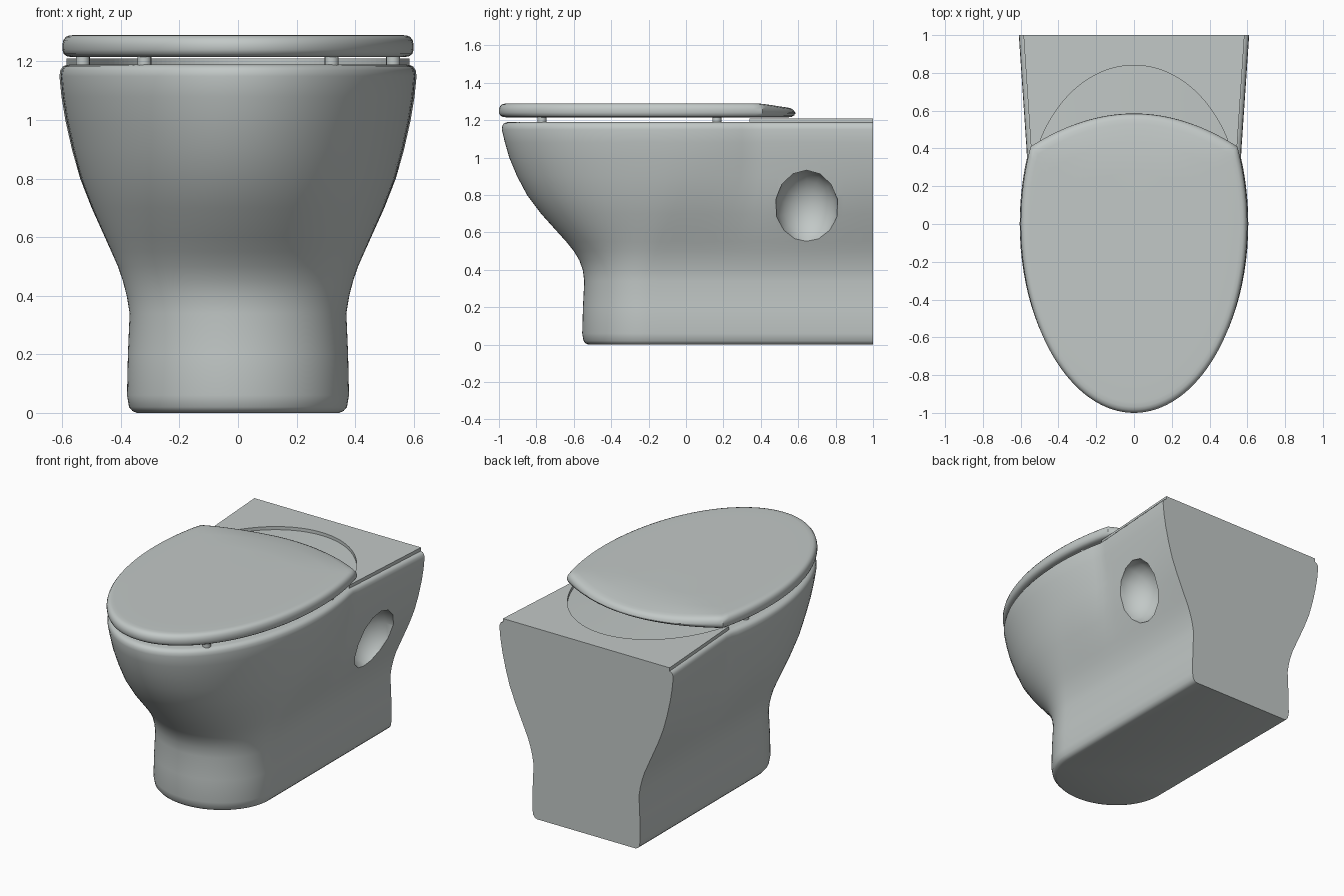
import bpy
import bmesh
import math

cube = bpy.data.objects.get("Cube")
if cube:
    bpy.data.objects.remove(cube, do_unlink=True)

ceramic = bpy.data.materials.new("grey_ceramic")
ceramic.use_nodes = True
COLOUR = (0.54, 0.58, 0.57, 1)
ceramic.diffuse_color = COLOUR
ceramic.node_tree.nodes["Principled BSDF"].inputs["Base Color"].default_value = COLOUR


def finish(name, bm):
    bmesh.ops.recalc_face_normals(bm, faces=bm.faces)
    mesh = bpy.data.meshes.new(name)
    bm.to_mesh(mesh)
    bm.free()
    mesh.materials.append(ceramic)
    obj = bpy.data.objects.new(name, mesh)
    bpy.context.collection.objects.link(obj)
    return obj


def activate(obj):
    bpy.ops.object.select_all(action='DESELECT')
    obj.select_set(True)
    bpy.context.view_layer.objects.active = obj


def smooth(obj, angle=40):
    activate(obj)
    bpy.ops.object.shade_smooth_by_angle(angle=math.radians(angle))


def loft(name, rings):
    """Skin closed rings of equal length and cap both ends."""
    bm = bmesh.new()
    loops = [[bm.verts.new(p) for p in ring] for ring in rings]
    n = len(loops[0])
    for low, high in zip(loops, loops[1:]):
        for i in range(n):
            j = (i + 1) % n
            bm.faces.new((low[i], low[j], high[j], high[i]))
    bm.faces.new(loops[0][::-1])
    bm.faces.new(loops[-1])
    return finish(name, bm)


def mirrored(half):
    """Close a right-to-left half outline that starts on the centre line."""
    return half + [(-x, y) for x, y in reversed(half) if x > 1e-6]


def ease(t):
    t = max(0, min(1, t))
    return t * t * (3 - 2 * t)


# Body: height, half width, front reach
PROFILE = [
    (0, .345, .52), (.006, .36, .536), (.02, .372, .548), (.06, .379, .555),
    (.2, .376, .551), (.34, .37, .544), (.4, .38, .552), (.45, .393, .57),
    (.5, .41, .6), (.55, .432, .64), (.6, .454, .685), (.7, .498, .775),
    (.8, .536, .85), (.9, .563, .903), (1, .585, .945), (1.08, .598, .968),
    (1.15, .605, .985), (1.17, .602, .982), (1.182, .594, .974),
    (1.188, .582, .962), (1.19, .57, .95),
]


def body_section(z, a, reach):
    yc = -.2 * (1 - ease((z - .3) / .7))
    pinch = ease((z - .45) / .55)
    half = []
    for i in range(25):                      # rounded front
        t = math.pi / 2 * i / 24
        half.append((a * math.sin(t), yc - (reach + yc) * math.cos(t)))
    for i in range(1, 21):                   # side running to the wall
        y = yc + (1 - yc) * i / 20
        w = 1
        if y > 0:
            w = max(math.sqrt(max(0, 1 - y * y)), .935 + .073 * (y - .35) / .65)
        half.append((a * (1 + (w - 1) * pinch), y))
    return [(x, y, z) for x, y in mirrored(half)]


body = loft("body", [body_section(*row) for row in PROFILE])

# Fixing pockets in both sides
for side, label in ((1, "left"), (-1, "right")):
    bm = bmesh.new()
    bmesh.ops.create_uvsphere(bm, u_segments=14, v_segments=12, radius=1)
    for v in bm.verts:
        x, y, z = v.co
        v.co = (side * .52 + z * .17, .645 + x * .17, .73 + y * .208)
    cutter = finish(label + "_pocket_cutter", bm)
    cutter.hide_render = True
    activate(body)
    mod = body.modifiers.new("pocket", 'BOOLEAN')
    mod.operation = 'DIFFERENCE'
    mod.solver = 'EXACT'
    mod.object = cutter
    bpy.ops.object.modifier_apply(modifier=mod.name)
    bpy.data.objects.remove(cutter, do_unlink=True)
smooth(body)

# Rear deck with a curved cut-out
arc = []
for i in range(33):
    x = .52 * (1 - i / 32)
    arc.append((x, .1 + .74 * math.sqrt(1 - (x / .56) ** 2)))
deck_outline = mirrored(arc[::-1] + [(.541, .34), (.585, 1)])
loft("rear_deck", [[(x, y, z) for x, y in deck_outline] for z in (1.17, 1.21)])

# Lid: ellipse closed by a shallow rear arc
lid_half = []
corner = math.pi / 2 + math.asin(.41)
for i in range(41):
    t = corner * i / 40
    lid_half.append((.6 * math.sin(t), -math.cos(t)))
cx = lid_half[-1][0]
for i in range(1, 17):
    x = cx * (1 - i / 16)
    lid_half.append((x, .585 - .175 * (x / cx) ** 2))
lid_outline = mirrored(lid_half[:-1] + [(0, .585)])

LID_RINGS = [(.3, 1.215), (.95, 1.215), (.975, 1.218), (.992, 1.226),
             (1, 1.24), (1, 1.258), (.994, 1.273), (.98, 1.284), (.96, 1.289),
             (.93, 1.29), (.8, 1.29), (.6, 1.29), (.3, 1.29)]


def lid_ring(scale, z):
    ring = []
    for x, y in lid_outline:
        px, py = x * scale, -.2 + (y + .2) * scale
        drop = .026 * ease((py - .36) / .24) if z > 1.25 else 0
        ring.append((px, py, z - drop))
    return ring


smooth(loft("lid", [lid_ring(s, z) for s, z in LID_RINGS]))

# Bumpers between lid and rim
for label, x, y in (("front", .32, -.77), ("rear", .53, .165)):
    for side, name in ((1, "left"), (-1, "right")):
        circle = [(side * x + .024 * math.cos(k * math.pi / 8),
                   y + .024 * math.sin(k * math.pi / 8)) for k in range(16)]
        smooth(loft(f"{label}_{name}_bumper",
                    [[(px, py, z) for px, py in circle] for z in (1.18, 1.22)]))
